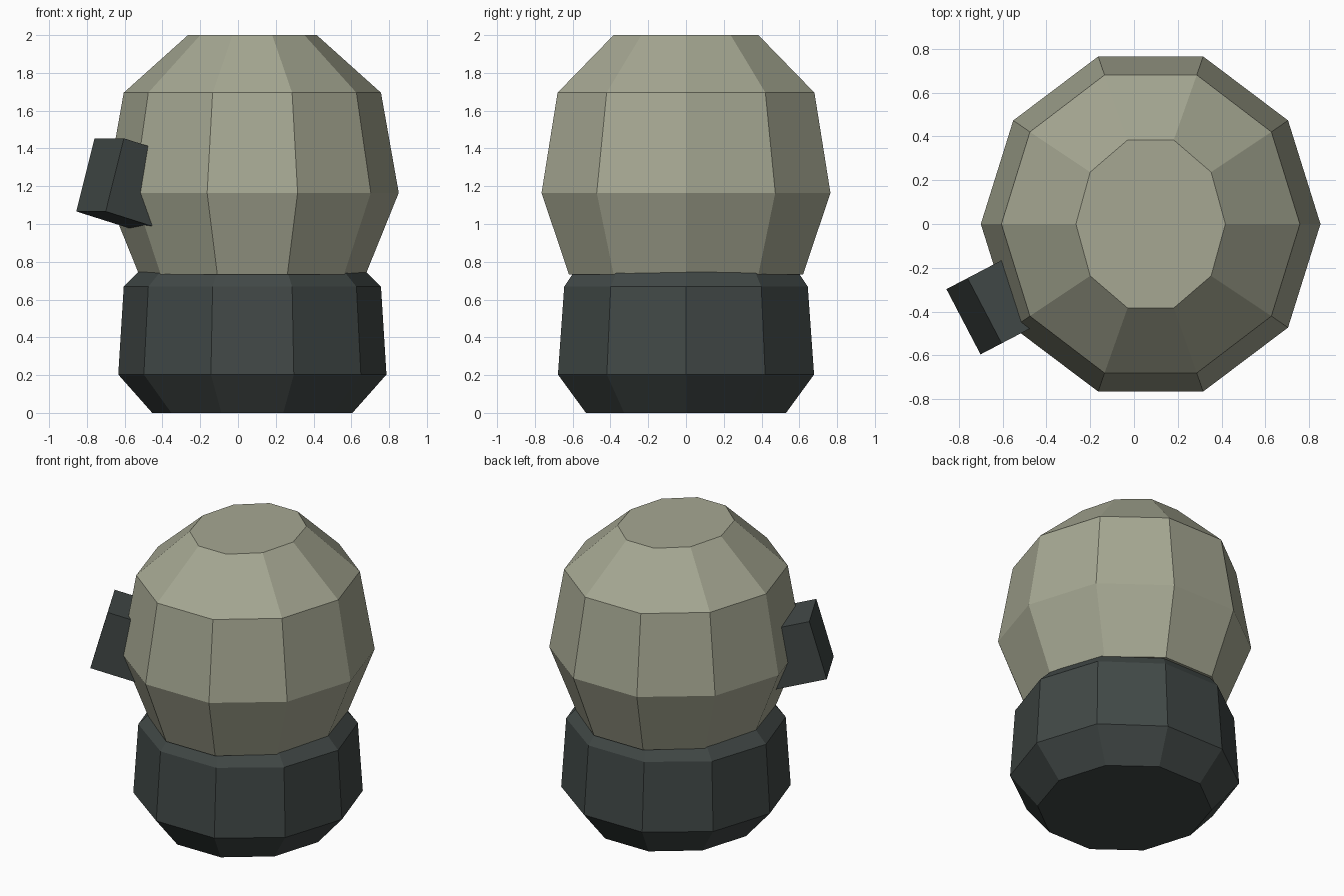
import bpy, bmesh
from math import cos, sin, pi, radians
from mathutils import Vector, Euler

if "Cube" in bpy.data.objects:
    bpy.data.objects.remove(bpy.data.objects["Cube"])

CX = 0.076   # body axis, offset because the side block widens the model
SIDES = 10


def material(name, rgb):
    m = bpy.data.materials.new(name)
    m.diffuse_color = (*rgb, 1)
    m.use_nodes = True
    m.node_tree.nodes["Principled BSDF"].inputs["Base Color"].default_value = m.diffuse_color
    return m


def add_object(name, bm, mat):
    bmesh.ops.recalc_face_normals(bm, faces=bm.faces)
    me = bpy.data.meshes.new(name)
    bm.to_mesh(me)
    bm.free()
    me.materials.append(mat)
    ob = bpy.data.objects.new(name, me)
    bpy.context.collection.objects.link(ob)
    return ob


def lathe(name, profile, mat):
    """Ten-sided closed solid from (z, x radius, y radius) rings."""
    bm = bmesh.new()
    rings = []
    for z, rx, ry in profile:
        angles = [2 * pi * i / SIDES for i in range(SIDES)]
        rings.append([bm.verts.new((CX + rx * cos(a), ry * sin(a), z)) for a in angles])
    for lo, hi in zip(rings, rings[1:]):
        for i in range(SIDES):
            j = (i + 1) % SIDES
            bm.faces.new((lo[i], lo[j], hi[j], hi[i]))
    bm.faces.new(rings[0][::-1])
    bm.faces.new(rings[-1])
    return add_object(name, bm, mat)


pale = material("pale_olive", (0.38, 0.39, 0.29))
dark = material("dark_slate", (0.053, 0.065, 0.062))

# Dark lower body, its top running up inside the head
lathe("base", [(0.0, 0.53, 0.557), (0.203, 0.71, 0.713),
               (0.668, 0.681, 0.678), (0.95, 0.40, 0.48)], dark)

# Pale faceted head
lathe("head", [(0.733, 0.60, 0.652), (1.165, 0.775, 0.804),
               (1.695, 0.681, 0.715), (2.0, 0.341, 0.403)], pale)

# Tilted block set into the side of the head
depth = 0.42
bm = bmesh.new()
bmesh.ops.create_cube(bm, size=1)
block = add_object("side_block", bm, dark)
rot = Euler((0, radians(15.7), radians(27.6)))
block.rotation_euler = rot
block.scale = (depth, 0.336, 0.402)
block.location = Vector((-0.73, -0.421, 1.26)) + rot.to_matrix() @ Vector((depth / 2, 0, 0))
